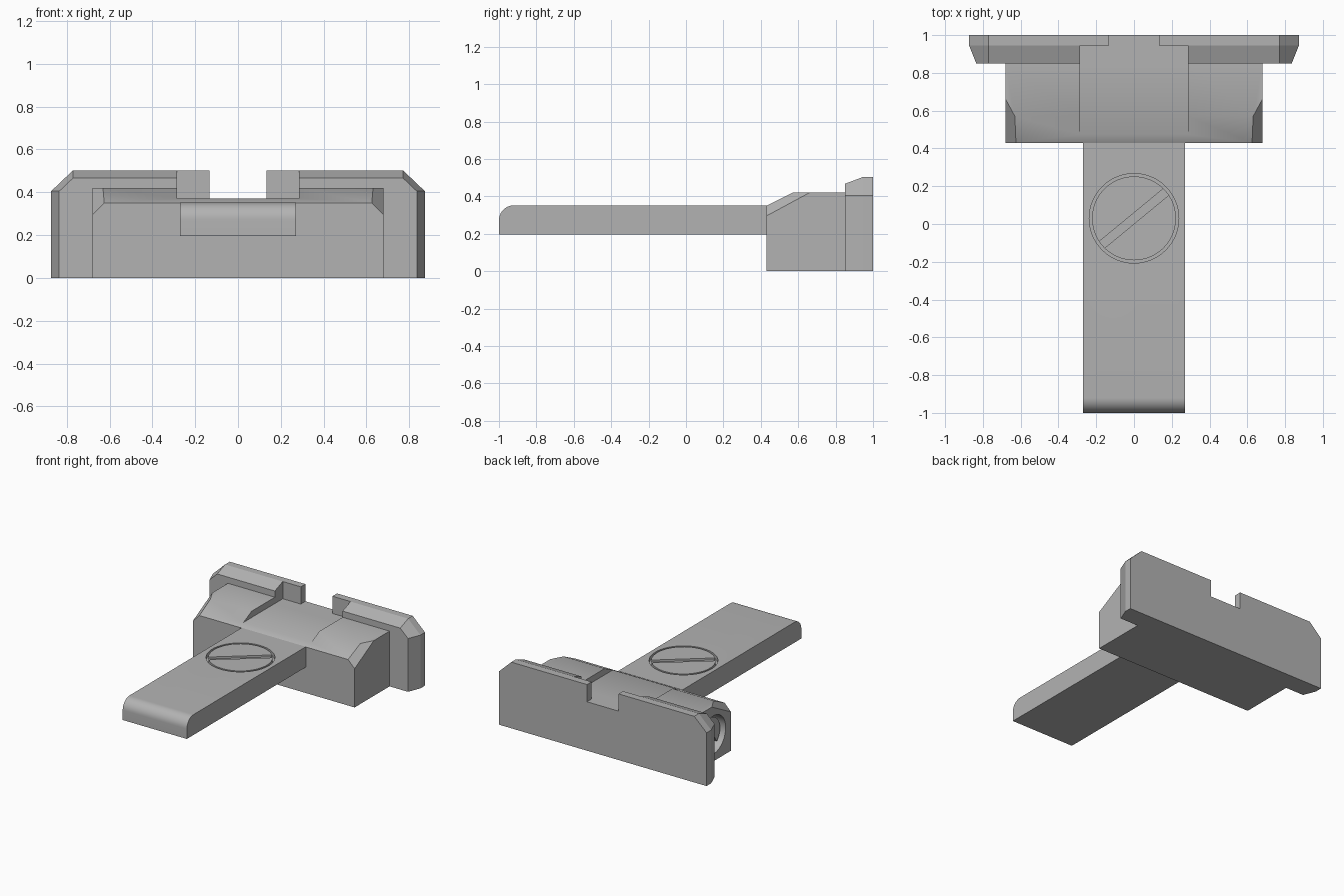
import bpy, bmesh, math
from mathutils import Matrix, Vector

cube = bpy.data.objects.get("Cube")
if cube:
    bpy.data.objects.remove(cube, do_unlink=True)

steel = bpy.data.materials.new("grey_steel")
steel.use_nodes = True
steel.diffuse_color = (0.45, 0.45, 0.45, 1)
steel.node_tree.nodes["Principled BSDF"].inputs["Base Color"].default_value = steel.diffuse_color


def finish(name, bm):
    bmesh.ops.recalc_face_normals(bm, faces=bm.faces)
    mesh = bpy.data.meshes.new(name)
    bm.to_mesh(mesh)
    bm.free()
    mesh.materials.append(steel)
    obj = bpy.data.objects.new(name, mesh)
    bpy.context.collection.objects.link(obj)
    return obj


def loft(name, rings):
    """Skin a solid through matching rings of points."""
    bm = bmesh.new()
    loops = [[bm.verts.new(p) for p in ring] for ring in rings]
    for a, b in zip(loops, loops[1:]):
        for i in range(len(a)):
            j = (i + 1) % len(a)
            bm.faces.new((a[i], a[j], b[j], b[i]))
    bm.faces.new(loops[0])
    bm.faces.new(loops[-1])
    return finish(name, bm)


def extrude_x(name, profile, half):
    return loft(name, [[(x, y, z) for y, z in profile] for x in (-half, half)])


def box(name, x, y, z, turn=None):
    bm = bmesh.new()
    bmesh.ops.create_cube(bm, size=1)
    for v in bm.verts:
        v.co = [lo + (c + 0.5) * (hi - lo) for c, (lo, hi) in zip(v.co, (x, y, z))]
    if turn:
        bm.transform(turn)
    return finish(name, bm)


def cylinder(name, radius, depth, place):
    bm = bmesh.new()
    bmesh.ops.create_cone(bm, cap_ends=True, segments=64, radius1=radius,
                          radius2=radius, depth=depth, matrix=place)
    return finish(name, bm)


def cut(obj, *cutters):
    for c in cutters:
        c.hide_render = True
        mod = obj.modifiers.new("cut", 'BOOLEAN')
        mod.operation, mod.solver, mod.object = 'DIFFERENCE', 'EXACT', c
        bpy.context.view_layer.objects.active = obj
        bpy.ops.object.modifier_apply(modifier=mod.name)
        bpy.data.objects.remove(c, do_unlink=True)


def smooth(obj):
    bpy.ops.object.select_all(action='DESELECT')
    obj.select_set(True)
    bpy.context.view_layer.objects.active = obj
    bpy.ops.object.shade_smooth_by_angle(angle=math.radians(30))


def slotted_screw(name, radius, depth, width, place, angle):
    """Round head whose outer face is at local z = 0, with a driver slot."""
    head = cylinder(name, radius, depth, place @ Matrix.Translation((0, 0, -depth / 2)))
    cut(head, box("slot_cutter", (-1, 1), (-width / 2, width / 2), (-depth / 2, 0.1),
                  place @ Matrix.Rotation(angle, 4, 'Z')))
    smooth(head)


# Back plate with clipped corners and a bevelled front edge
def plate_ring(y, side, top):
    half = [(side, 0), (side, 0.405), (0.77, top)]
    return [(x, y, z) for x, z in half] + [(-x, y, z) for x, z in reversed(half)]


plate = loft("back_plate", [plate_ring(0.85, 0.835, 0.467),
                            plate_ring(0.945, 0.873, 0.503),
                            plate_ring(1.0, 0.873, 0.503)])

# Body block with sloped front and clipped front corners
body = extrude_x("body_block", [(0.43, 0), (0.43, 0.35), (0.57, 0.42),
                                (0.85, 0.42), (0.85, 0)], 0.68)
bm = bmesh.new()
bm.from_mesh(body.data)
for s in (-1, 1):
    bmesh.ops.bisect_plane(bm, geom=bm.verts[:] + bm.edges[:] + bm.faces[:],
                           plane_co=(s * 0.68, 0.43, 0.295),
                           plane_no=(s, -0.54, 1), clear_outer=True)
    bmesh.ops.holes_fill(bm, edges=[e for e in bm.edges if e.is_boundary])
bmesh.ops.recalc_face_normals(bm, faces=bm.faces)
bm.to_mesh(body.data)
bm.free()

# Sight channel across the body, narrowing to a notch in the plate
cut(body, box("channel_cutter", (-0.285, 0.285), (0.3, 1.1), (0.372, 0.7)))
cut(plate,
    box("pocket_cutter", (-0.285, 0.285), (0.7, 0.945), (0.372, 0.7)),
    box("notch_cutter", (-0.133, 0.133), (0.7, 1.1), (0.372, 0.7)))

# Recessed adjusting screw in the side of the body
side = Matrix.Translation((-0.68, 0.64, 0.2)) @ Matrix.Rotation(-math.pi / 2, 4, 'Y')
cut(body, cylinder("side_hole_cutter", 0.145, 0.2, side))
slotted_screw("side_screw", 0.12, 0.07, 0.035,
              side @ Matrix.Translation((0, 0, -0.03)), math.radians(35))
smooth(body)

# Long tongue with a rounded upper front edge
r = 0.08
arc = [(-1 + r - r * math.cos(t), 0.352 - r + r * math.sin(t))
       for t in (math.pi / 2 * i / 10 for i in range(11))]
tongue = extrude_x("tongue", [(-1, 0.197)] + arc + [(0.43, 0.352), (0.43, 0.197)], 0.27)

# Flush slotted screw set in a thin ring groove
top = Matrix.Translation((0, 0.03, 0.352))
cut(tongue, cylinder("top_hole_cutter", 0.237, 0.06, top))
smooth(tongue)
slotted_screw("top_screw", 0.222, 0.03, 0.045, top, math.radians(39.5))
